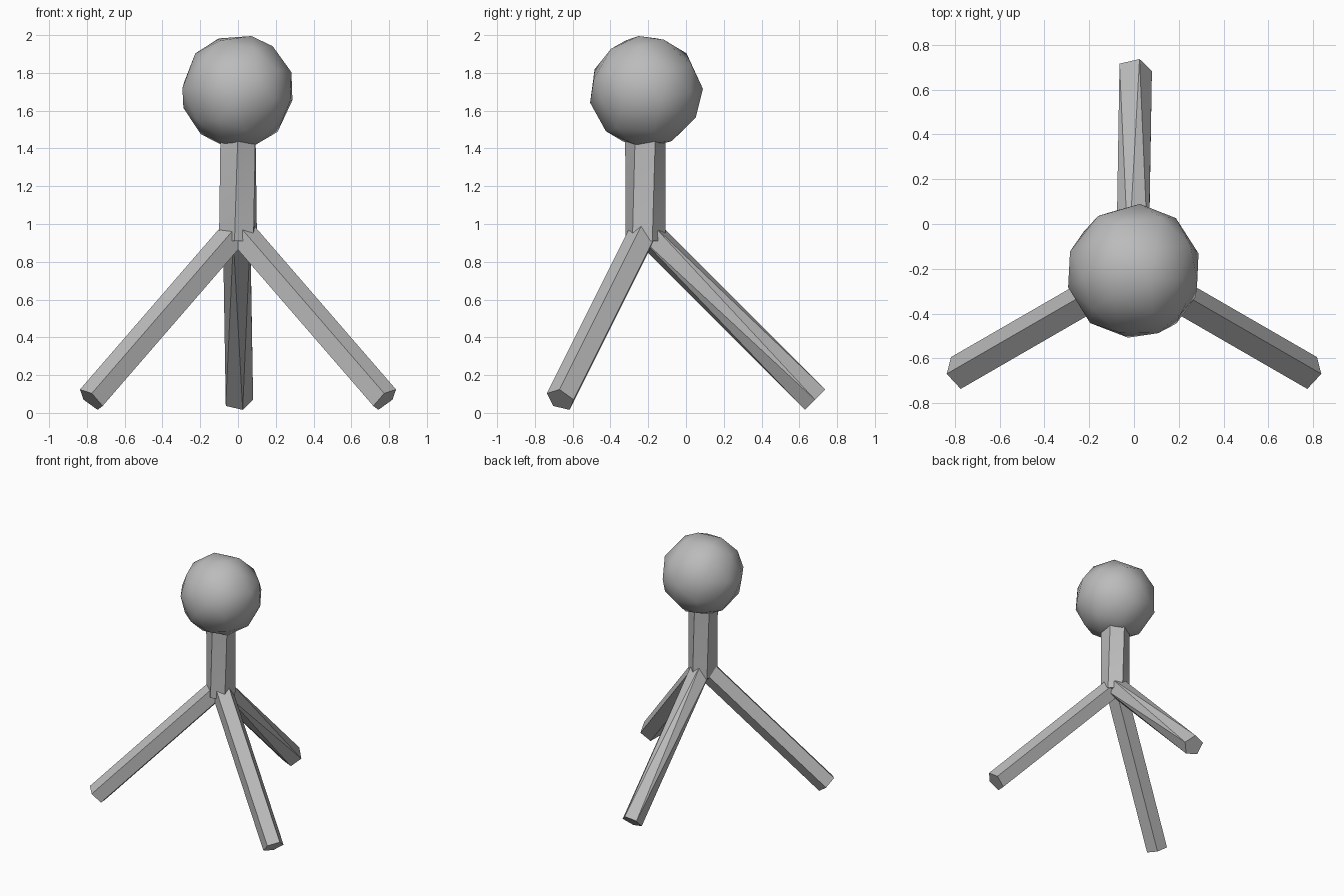
import bpy, bmesh, random
from math import sin, cos, pi, radians, sqrt
from mathutils import Vector, Matrix

if "Cube" in bpy.data.objects:
    bpy.data.objects.remove(bpy.data.objects["Cube"])

grey = bpy.data.materials.new("plain grey")
grey.use_nodes = True
grey.diffuse_color = (0.5, 0.5, 0.5, 1)
grey.node_tree.nodes["Principled BSDF"].inputs["Base Color"].default_value = (0.5, 0.5, 0.5, 1)

AXIS_Y = -0.215


def finish(bm, name):
    bmesh.ops.recalc_face_normals(bm, faces=bm.faces)
    mesh = bpy.data.meshes.new(name)
    bm.to_mesh(mesh)
    bm.free()
    mesh.materials.append(grey)
    obj = bpy.data.objects.new(name, mesh)
    bpy.context.collection.objects.link(obj)
    bpy.ops.object.select_all(action='DESELECT')
    obj.select_set(True)
    bpy.context.view_layer.objects.active = obj
    bpy.ops.object.shade_smooth_by_angle(angle=radians(30))
    return obj


def strut(name, start, end, u, v, radius, sides, start_turn, end_turn):
    """Capped prism between two points; a turned end gives triangulated sides."""
    bm = bmesh.new()
    rings = []
    for centre, turn in ((start, start_turn), (end, end_turn)):
        angles = [radians(turn) + 2 * pi * i / sides for i in range(sides)]
        rings.append([bm.verts.new(centre + radius * (cos(a) * u + sin(a) * v)) for a in angles])
    s, e = rings
    for i in range(sides):
        j = (i + 1) % sides
        if start_turn == end_turn:
            bm.faces.new((s[i], s[j], e[j], e[i]))
        else:
            bm.faces.new((e[i], e[j], s[i]))
            bm.faces.new((e[j], s[j], s[i]))
    bm.faces.new(s)
    bm.faces.new(e)
    return finish(bm, name)


# Three splayed five-sided legs
hub = Vector((0, AXIS_Y, 0.968))
slope = sqrt(0.5)
for name, azimuth, start_turn, end_turn in (("back_leg", 90, 36, 0),
                                            ("right_leg", 210, 0, 0),
                                            ("left_leg", -30, 180, 180)):
    a = radians(azimuth)
    out = Vector((cos(a), sin(a), 0))
    side = Vector((sin(a), -cos(a), 0))
    up = Vector((0, 0, 1))
    foot = hub + 0.898 * (out - up)
    strut(name, hub, foot, side, (out + up) * slope, 0.08, 5, start_turn, end_turn)

# Six-sided neck, slightly twisted
strut("neck", Vector((0, AXIS_Y, 0.91)), Vector((0, AXIS_Y, 1.5)),
      Vector((1, 0, 0)), Vector((0, 1, 0)), 0.107, 6, 20, 30)

# Faceted, slightly uneven ball head
random.seed(4)
RADIUS = 0.303
bm = bmesh.new()
bmesh.ops.create_icosphere(bm, subdivisions=2, radius=RADIUS)
for vert in bm.verts:
    jitter = Vector([random.uniform(-0.025, 0.025) for _ in range(3)])
    vert.co = (vert.co + jitter).normalized() * RADIUS
tilt = Matrix.Rotation(radians(10), 4, 'Y') @ Matrix.Rotation(radians(8), 4, 'X')
bmesh.ops.transform(bm, matrix=Matrix.Translation((0, AXIS_Y + 0.003, 1.703)) @ tilt, verts=bm.verts)
finish(bm, "head")
